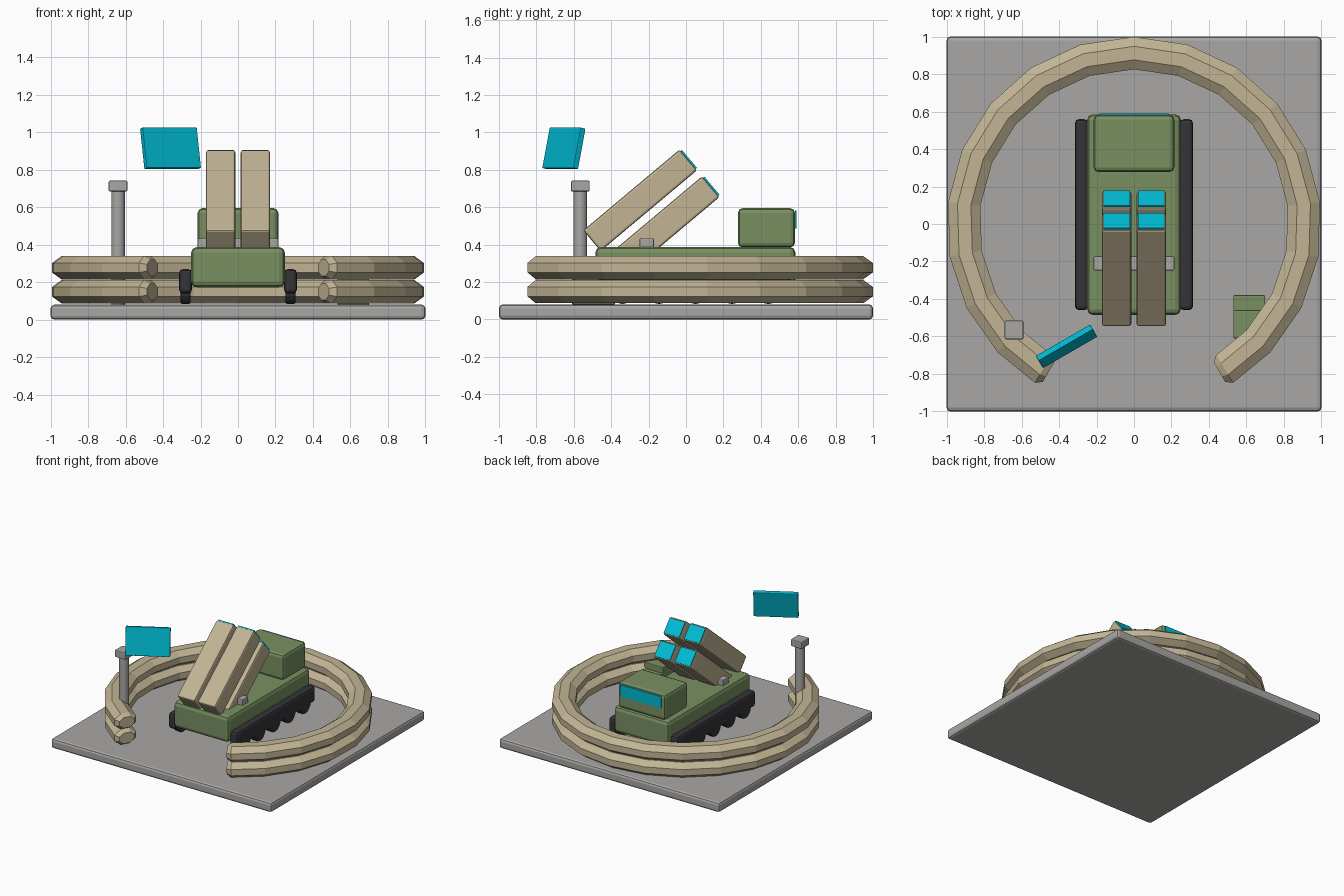
import bpy, bmesh
from math import radians, sin, cos, pi
from mathutils import Vector

cube = bpy.data.objects.get("Cube")
if cube:
    bpy.data.objects.remove(cube, do_unlink=True)


def material(name, rgb):
    m = bpy.data.materials.new(name)
    m.use_nodes = True
    m.diffuse_color = (*rgb, 1)
    m.node_tree.nodes["Principled BSDF"].inputs["Base Color"].default_value = (*rgb, 1)
    return m


GREY = material("concrete grey", (0.40, 0.39, 0.375))
TAN = material("sand tan", (0.54, 0.46, 0.30))
GREEN = material("field green", (0.19, 0.28, 0.12))
DARK = material("track black", (0.035, 0.035, 0.042))
CYAN = material("bright cyan", (0.0, 0.50, 0.66))


def finish(bm, name, mat, bevel=0.0):
    bmesh.ops.recalc_face_normals(bm, faces=bm.faces)
    mesh = bpy.data.meshes.new(name)
    bm.to_mesh(mesh)
    bm.free()
    mesh.materials.append(mat)
    obj = bpy.data.objects.new(name, mesh)
    bpy.context.collection.objects.link(obj)
    if bevel:
        mod = obj.modifiers.new("soft edges", "BEVEL")
        mod.width = bevel
        mod.segments = 2
        mod.limit_method = "ANGLE"
        mod.angle_limit = radians(40)
    return obj


def box(name, mat, center, size, bevel=0.0, rot=(0, 0, 0)):
    bm = bmesh.new()
    bmesh.ops.create_cube(bm, size=1)
    bmesh.ops.scale(bm, vec=size, verts=bm.verts)
    obj = finish(bm, name, mat, bevel)
    obj.location = center
    obj.rotation_euler = rot
    return obj


def cylinder(name, mat, center, radius, depth, sides, bevel=0.0, rot=(0, 0, 0)):
    bm = bmesh.new()
    bmesh.ops.create_cone(bm, cap_ends=True, segments=sides,
                          radius1=radius, radius2=radius, depth=depth)
    obj = finish(bm, name, mat, bevel)
    obj.location = center
    obj.rotation_euler = rot
    return obj


def open_ring(name, z):
    """Faceted octagonal tube bent round three hundred degrees, with blunt ends."""
    steps, half = 18, 150
    stations = [(-half + 2 * half * i / steps, 1.0) for i in range(steps + 1)]
    stations[0], stations[-1] = (-half + 2, 1.0), (half - 2, 1.0)
    stations = [(-half, 0.7)] + stations + [(half, 0.7)]
    bm = bmesh.new()
    loops = []
    for angle, scale in stations:
        a = radians(angle)
        loop = []
        for k in range(8):
            t = pi / 8 + k * pi / 4
            r = 0.912 + 0.094 * scale * cos(t)
            loop.append(bm.verts.new((r * sin(a), r * cos(a), z + 0.067 * scale * sin(t))))
        loops.append(loop)
    for a, b in zip(loops, loops[1:]):
        for k in range(8):
            n = (k + 1) % 8
            bm.faces.new((a[k], a[n], b[n], b[k]))
    bm.faces.new(loops[0])
    bm.faces.new(loops[-1])
    return finish(bm, name, TAN)


# Ground slab and the two stacked barrier rings
box("base_slab", GREY, (0, 0, 0.04), (2, 2, 0.08), 0.02)
open_ring("lower_barrier", 0.149)
open_ring("upper_barrier", 0.277)

# Vehicle hull, cabin and rear window
box("hull", GREEN, (0, 0.05, 0.28), (0.5, 1.07, 0.215), 0.03)
box("cabin", GREEN, (0, 0.43, 0.49), (0.43, 0.305, 0.21), 0.025)
box("cabin_window", CYAN, (0, 0.586, 0.535), (0.37, 0.009, 0.095))

# Tracks with road wheels
for side, label in ((1, "left"), (-1, "right")):
    box(label + "_track", DARK, (side * 0.28, 0.05, 0.205), (0.07, 1.02, 0.13), 0.022)
    for i in range(5):
        cylinder(f"{label}_wheel_{i + 1}", DARK, (side * 0.28, -0.34 + i * 0.195, 0.153),
                 0.07, 0.055, 16, 0.01, (0, pi / 2, 0))

# Launch tubes, two by two, tilted up towards the back
TILT = radians(40)
along = Vector((0, cos(TILT), sin(TILT)))
across = Vector((0, sin(TILT), -cos(TILT)))
LENGTH = 0.672
upper_end = Vector((0, 0.012, 0.853))
for side, label in ((1, "left"), (-1, "right")):
    for row, level in enumerate(("upper", "lower")):
        end = upper_end + across * (0.187 * row) + Vector((side * 0.0925, 0, 0))
        box(f"{level}_{label}_tube", TAN, end - along * (LENGTH / 2),
            (0.157, LENGTH, 0.145), 0.012, (TILT, 0, 0))
        box(f"{level}_{label}_tube_cap", CYAN, end + along * 0.004,
            (0.14, 0.009, 0.125), 0, (TILT, 0, 0))
box("tube_mount", GREY, (0, -0.21, 0.4), (0.43, 0.076, 0.068), 0.006)

# Sensor post with its floating panel
post = cylinder("sensor_post", GREY, (-0.64, -0.565, 0.385), 0.036, 0.62, 20)
for poly in post.data.polygons:
    poly.use_smooth = len(poly.vertices) == 4
box("post_cap", GREY, (-0.64, -0.565, 0.713), (0.1, 0.1, 0.058), 0.007)
box("display_panel", CYAN, (-0.36, -0.653, 0.915), (0.335, 0.032, 0.222), 0.005,
    (radians(-12), 0, radians(30)))

# Supply crates tucked behind the barrier
box("low_crate", GREEN, (0.615, -0.495, 0.13), (0.17, 0.23, 0.1), 0.006)
box("high_crate", GREEN, (0.615, -0.535, 0.2), (0.17, 0.15, 0.06), 0.006)
